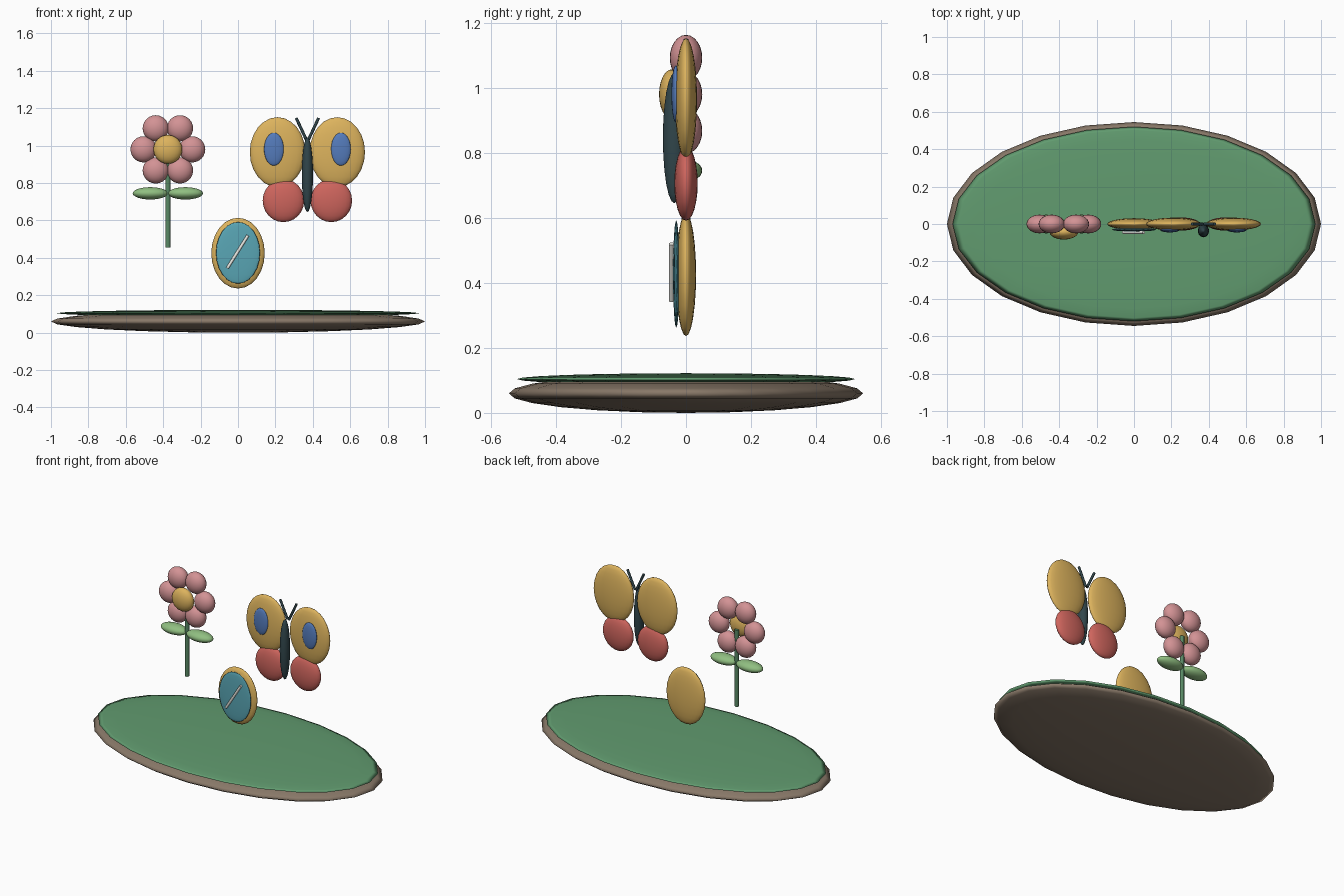
import bpy
import math
from mathutils import Vector

if "Cube" in bpy.data.objects:
    bpy.data.objects.remove(bpy.data.objects["Cube"])

MATS = {}
COLOURS = {
    "brown": (0.25, 0.19, 0.14), "green": (0.12, 0.33, 0.16),
    "stem_green": (0.10, 0.25, 0.13), "leaf_green": (0.28, 0.52, 0.22),
    "pink": (0.65, 0.29, 0.30), "gold": (0.72, 0.45, 0.11),
    "red": (0.62, 0.13, 0.11), "blue": (0.09, 0.20, 0.50),
    "dark": (0.03, 0.06, 0.07), "teal": (0.10, 0.38, 0.46),
    "white": (0.85, 0.85, 0.80),
}


def paint(obj, colour):
    if colour not in MATS:
        mat = bpy.data.materials.new(colour)
        mat.diffuse_color = (*COLOURS[colour], 1)
        mat.use_nodes = True
        mat.node_tree.nodes["Principled BSDF"].inputs["Base Color"].default_value = mat.diffuse_color
        MATS[colour] = mat
    obj.data.materials.append(MATS[colour])


def ellipsoid(name, centre, radii, colour):
    bpy.ops.mesh.primitive_uv_sphere_add(segments=24, ring_count=12, location=centre)
    obj = bpy.context.object
    obj.name = name
    obj.scale = radii
    bpy.ops.object.transform_apply(location=False, rotation=False, scale=True)
    bpy.ops.object.shade_smooth()
    paint(obj, colour)


def rod(name, start, end, radius, colour):
    a, b = Vector(start), Vector(end)
    bpy.ops.mesh.primitive_cylinder_add(vertices=12, radius=radius,
                                        depth=(b - a).length, location=(a + b) / 2)
    obj = bpy.context.object
    obj.name = name
    obj.rotation_euler = (b - a).to_track_quat('Z', 'Y').to_euler()
    bpy.ops.object.shade_smooth_by_angle(angle=math.radians(40))
    paint(obj, colour)


# Oval base with a grass cap
ellipsoid("base", (0, 0, 0.06), (1.0, 0.545, 0.06), "brown")
ellipsoid("grass", (0, 0, 0.104), (0.97, 0.52, 0.018), "green")

# Flower
fx, fz = -0.375, 0.98
rod("flower_stem", (fx, 0, 0.455), (fx, 0, 0.965), 0.0135, "stem_green")
for i in range(6):
    a = i * math.pi / 3
    ellipsoid("petal", (fx + 0.13 * math.cos(a), 0, fz + 0.13 * math.sin(a)),
              (0.07, 0.05, 0.07), "pink")
ellipsoid("flower_centre", (fx, -0.043, fz), (0.077, 0.04, 0.077), "gold")

# Butterfly
bx = 0.371
ellipsoid("butterfly_body", (bx, -0.036, 0.845), (0.03, 0.035, 0.2), "dark")

# Mirrored pairs: leaves, wings, wing spots and antennae
for s in (-1, 1):
    ellipsoid("leaf", (fx + s * 0.094, 0, 0.745), (0.094, 0.05, 0.033), "leaf_green")
    ellipsoid("upper_wing", (bx + s * 0.16, 0, 0.965), (0.148, 0.034, 0.187), "gold")
    ellipsoid("lower_wing", (bx + s * 0.128, 0, 0.706), (0.111, 0.036, 0.115), "red")
    ellipsoid("wing_spot", (bx + s * 0.179, -0.031, 0.981), (0.053, 0.014, 0.088), "blue")
    rod("antenna", (bx + s * 0.005, 0, 1.03), (bx + s * 0.06, 0, 1.148), 0.008, "dark")

# Hand mirror with glass and glint
ellipsoid("mirror_frame", (0, 0, 0.425), (0.143, 0.031, 0.189), "gold")
ellipsoid("mirror_glass", (0, -0.03, 0.427), (0.118, 0.01, 0.165), "teal")
rod("mirror_glint", (-0.057, -0.045, 0.345), (0.053, -0.045, 0.52), 0.008, "white")
